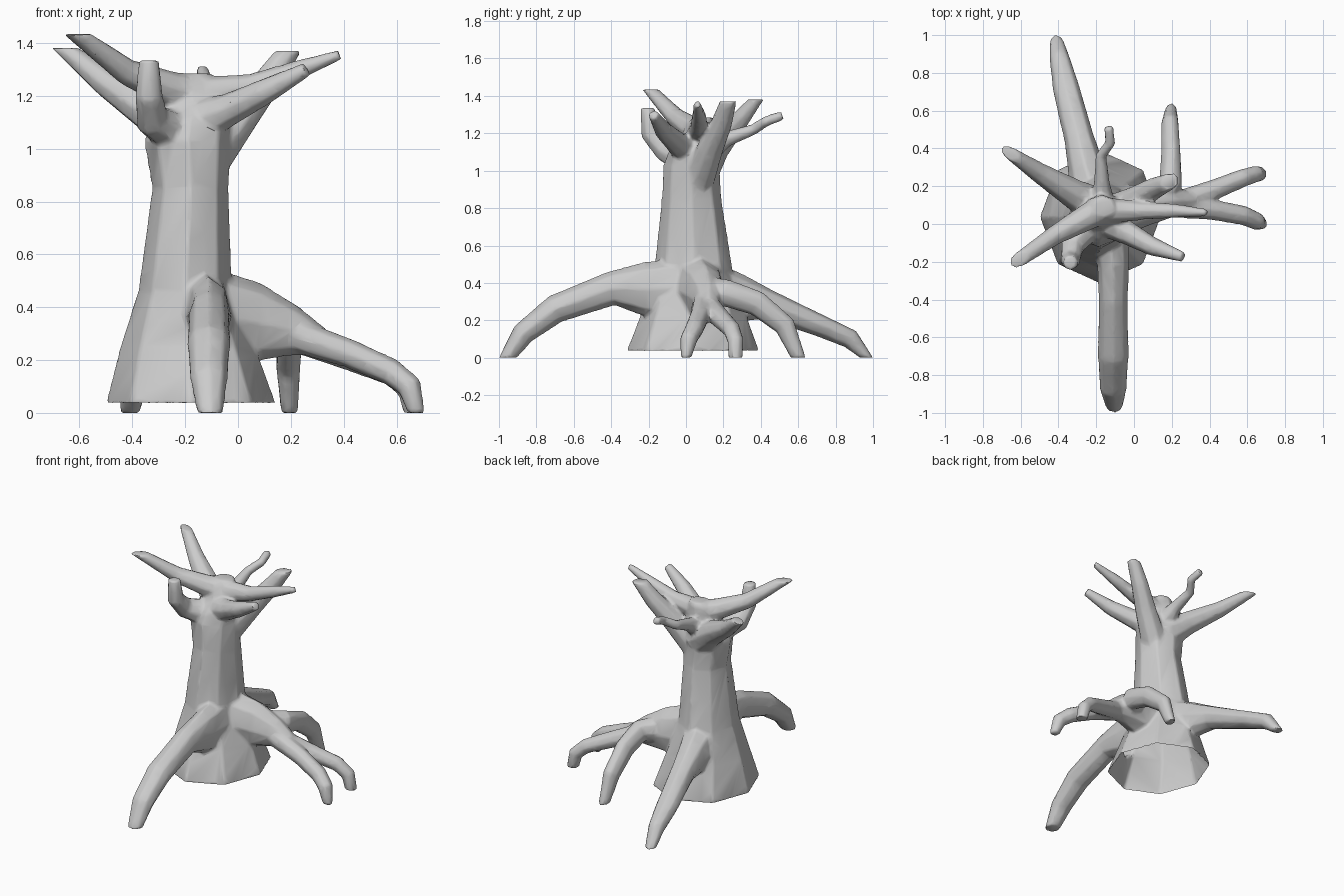
import bpy
import bmesh
import math
from mathutils import Vector

UP = Vector((0, 0, 1))
parts = []

default_cube = bpy.data.objects.get("Cube")
if default_cube:
    bpy.data.objects.remove(default_cube, do_unlink=True)


def ellipse(centre, side, rise, width, height, count):
    """Points of an ellipse spanned by two unit vectors."""
    points = []
    for i in range(count):
        angle = math.tau * i / count
        points.append(centre + side * width * math.cos(angle) + rise * height * math.sin(angle))
    return points


def skin(name, rings):
    """Join consecutive rings of points into one closed sleeve."""
    bm = bmesh.new()
    loops = [[bm.verts.new(point) for point in ring] for ring in rings]
    for lower, upper in zip(loops, loops[1:]):
        count = len(lower)
        for i in range(count):
            j = (i + 1) % count
            bm.faces.new((lower[i], lower[j], upper[j], upper[i]))
    bm.faces.new(loops[0])
    bm.faces.new(loops[-1])
    bmesh.ops.recalc_face_normals(bm, faces=bm.faces)
    mesh = bpy.data.meshes.new(name)
    bm.to_mesh(mesh)
    bm.free()
    obj = bpy.data.objects.new(name, mesh)
    bpy.context.collection.objects.link(obj)
    parts.append(obj)


def limb(name, *stations, flat_end=True, count=8):
    """Tapered limb through stations (x, y, z, half width, optional half height).
    A flat end is sawn off level with the ground."""
    centres = [Vector(station[:3]) for station in stations]
    last = len(stations) - 1
    rings = []
    side = None
    for i, station in enumerate(stations):
        before = centres[max(i - 1, 0)]
        after = centres[min(i + 1, last)]
        tangent = (after - before).normalized()
        if i == last and flat_end:
            tangent = UP if tangent.z > 0 else -UP
        if side is None:
            side = tangent.cross(UP)
        side = (side - tangent * side.dot(tangent)).normalized()
        rise = side.cross(tangent)
        rings.append(ellipse(centres[i], side, rise, station[3], station[-1], count))
    skin(name, rings)


def fuse(name):
    """Grow all parts together into one softly blended, low-poly skin."""
    bpy.ops.object.select_all(action="DESELECT")
    for part in parts:
        part.select_set(True)
    tree = parts[0]
    bpy.context.view_layer.objects.active = tree
    bpy.ops.object.join()
    tree.name = name
    remesh = tree.modifiers.new("Fuse", "REMESH")
    remesh.mode = "VOXEL"
    remesh.voxel_size = .01
    blend = tree.modifiers.new("Blend", "SMOOTH")
    blend.factor = .5
    blend.iterations = 4
    reduce = tree.modifiers.new("Reduce", "DECIMATE")
    reduce.ratio = .1
    bpy.ops.object.convert(target="MESH")
    return tree


def open_underside(tree, centre, radius):
    """Remove the floor of the trunk so that it is a hollow shell."""
    bm = bmesh.new()
    bm.from_mesh(tree.data)
    floor = []
    for face in bm.faces:
        middle = face.calc_center_median()
        inside = (middle.xy - centre.xy).length < radius
        if inside and abs(middle.z - centre.z) < .02 and face.normal.z < -.8:
            floor.append(face)
    bmesh.ops.delete(bm, geom=floor, context="FACES")
    bm.to_mesh(tree.data)
    bm.free()


# Trunk: flared foot, slim waist, swollen crown and a knob
trunk_profile = [
    # height, centre x, centre y, half width, half depth
    (.035, -.178, .037, .322, .355),
    (.25, -.19, .04, .255, .275),
    (.46, -.2, .04, .178, .212),
    (.85, -.18, .03, .145, .16),
    (1.03, -.19, .03, .165, .15),
    (1.1, -.18, .04, .155, .135),
    (1.17, -.17, .06, .115, .095),
    (1.25, -.17, .08, .085, .075),
    (1.285, -.16, .09, .06, .055),
]
trunk_rings = []
for z, x, y, width, depth in trunk_profile:
    trunk_rings.append(ellipse(Vector((x, y, z)), Vector((1, 0, 0)), Vector((0, 1, 0)),
                               width, depth, count=8))
skin("trunk", trunk_rings)

# Single roots at the front and back
limb("front_root",
     (-.14, .03, .38, .12, .16),
     (-.11, -.22, .365, .085, .148),
     (-.11, -.4, .37, .077, .092),
     (-.11, -.7, .26, .082, .077),
     (-.11, -.87, .13, .072, .062),
     (-.105, -.952, 0, .05))
limb("back_root",
     (-.19, .06, .37, .14, .17),
     (-.25, .28, .32, .1, .13),
     (-.29, .45, .28, .08),
     (-.36, .72, .17, .072, .06),
     (-.395, .88, .1, .054),
     (-.41, .965, 0, .038))

# Thick side root that forks into three
limb("side_root_stem",
     (-.14, .06, .37, .15, .19),
     (.06, .1, .34, .11, .155),
     (.2, .12, .31, .085, .1),
     (.32, .12, .27, .05), flat_end=False)
limb("side_root_back_fork",
     (.08, .1, .35, .09),
     (.195, .22, .345, .065, .075),
     (.195, .38, .29, .052, .07),
     (.19, .53, .17, .047, .06),
     (.195, .6, 0, .033, .042))
limb("side_root_middle_fork",
     (.2, .1, .3, .065),
     (.42, .18, .215, .055),
     (.58, .245, .15, .048),
     (.645, .265, .09, .045),
     (.665, .265, 0, .04))
limb("side_root_front_fork",
     (.2, .1, .3, .065),
     (.42, .075, .225, .055),
     (.58, .045, .155, .052),
     (.65, .015, .1, .048),
     (.675, 0, 0, .03, .034))

# Sawn-off branches around the crown
limb("front_right_branch",
     (-.15, .09, 1.2, .08),
     (-.26, .03, 1.225, .07),
     (-.42, -.06, 1.29, .052),
     (-.61, -.19, 1.435, .04, .06))
limb("back_right_branch",
     (-.18, .08, 1.02, .11),
     (-.32, .16, 1.13, .08),
     (-.5, .27, 1.25, .055),
     (-.655, .375, 1.382, .035, .06))
limb("front_hooked_branch",
     (-.22, .02, 1.05, .09),
     (-.325, -.11, 1.11, .066),
     (-.337, -.19, 1.2, .054),
     (-.337, -.205, 1.335, .039))
limb("back_left_branch",
     (-.13, .06, .93, .09),
     (.01, .13, 1.12, .072),
     (.11, .19, 1.25, .058),
     (.19, .225, 1.37, .045, .055))
limb("left_branch",
     (-.17, .07, 1.2, .075),
     (.05, .07, 1.235, .048),
     (.22, .07, 1.295, .038),
     (.385, .06, 1.355, .02), flat_end=False)
limb("front_left_branch",
     (-.18, .03, 1.09, .09),
     (-.03, -.05, 1.15, .063),
     (.1, -.12, 1.215, .05),
     (.26, -.175, 1.3, .028), flat_end=False)
limb("back_twig",
     (-.17, .08, 1.09, .08),
     (-.17, .22, 1.17, .042),
     (-.175, .36, 1.22, .03),
     (-.125, .43, 1.265, .028),
     (-.135, .515, 1.295, .026), flat_end=False)

tree = fuse("tree")
open_underside(tree, Vector((-.18, .04, .04)), .36)
bpy.ops.object.shade_smooth_by_angle(angle=math.radians(50))
